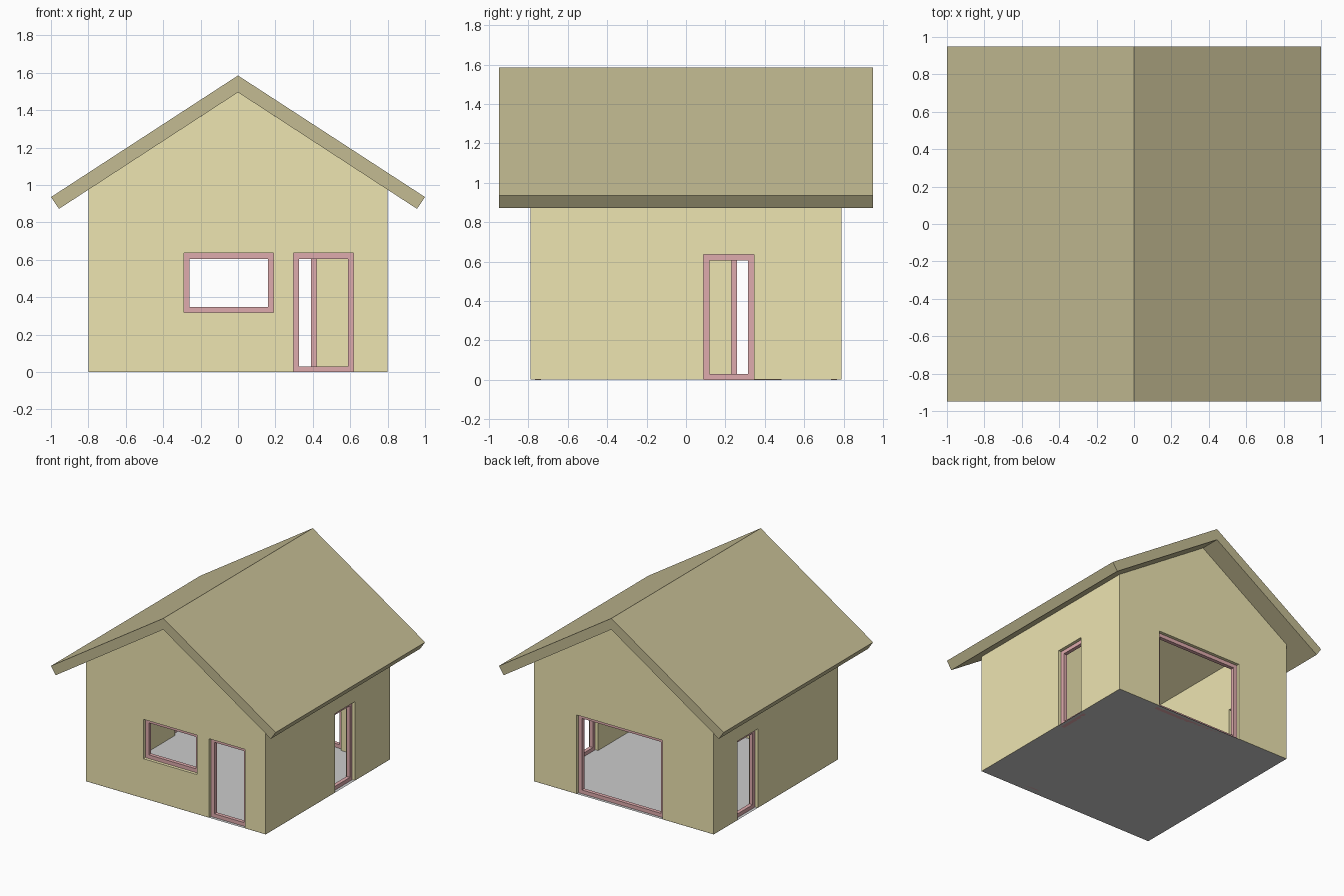
import bpy, bmesh, math
from mathutils import Matrix

if "Cube" in bpy.data.objects:
    bpy.data.objects.remove(bpy.data.objects["Cube"])

W, D, T = 0.80, 0.79, 0.08          # wall half width, half depth, thickness
TOP, BAR = 0.635, 0.03              # opening head height, frame bar size
APEX, SLOPE = 1.495, 0.651


def material(name, rgb):
    m = bpy.data.materials.new(name)
    m.diffuse_color = (*rgb, 1)
    m.use_nodes = True
    m.node_tree.nodes["Principled BSDF"].inputs["Base Color"].default_value = m.diffuse_color
    return m


WALL = material("wall_paint", (0.85, 0.78, 0.44))
ROOF = material("roof_paint", (0.55, 0.50, 0.29))
FRAME = material("frame_paint", (0.74, 0.41, 0.42))


def finish(name, bm, mat=None):
    bmesh.ops.recalc_face_normals(bm, faces=bm.faces)
    me = bpy.data.meshes.new(name)
    bm.to_mesh(me)
    bm.free()
    ob = bpy.data.objects.new(name, me)
    bpy.context.collection.objects.link(ob)
    if mat:
        me.materials.append(mat)
    return ob


def extrude_profile(name, pts, half, mat):
    """Extrude an x-z outline symmetrically along y."""
    bm = bmesh.new()
    face = bm.faces.new([bm.verts.new((x, -half, z)) for x, z in pts])
    ext = bmesh.ops.extrude_face_region(bm, geom=[face], use_keep_orig=True)
    verts = [g for g in ext["geom"] if isinstance(g, bmesh.types.BMVert)]
    bmesh.ops.translate(bm, verts=verts, vec=(0, 2 * half, 0))
    return finish(name, bm, mat)


def add_box(bm, x0, x1, y0, y1, z0, z1):
    m = Matrix.Translation(((x0 + x1) / 2, (y0 + y1) / 2, (z0 + z1) / 2))
    m = m @ Matrix.Diagonal((x1 - x0, y1 - y0, z1 - z0, 1))
    bmesh.ops.create_cube(bm, size=1, matrix=m)


def cut(target, cutter):
    cutter.hide_render = True
    cutter.display_type = 'WIRE'
    mod = target.modifiers.new(cutter.name, 'BOOLEAN')
    mod.operation, mod.solver, mod.object = 'DIFFERENCE', 'EXACT', cutter


# Wall shell: gabled block hollowed out
eave = APEX - W * SLOPE
walls = extrude_profile("walls", [(-W, 0.001), (W, 0.001), (W, eave), (0, APEX), (-W, eave)], D, WALL)
bm = bmesh.new()
add_box(bm, -W + T, W - T, -D + T, D - T, -0.5, 2)
cut(walls, finish("room_cutter", bm))


def opening(name, side, a, b, z0):
    """Cut a hole spanning a..b in a wall and set a recessed frame in it."""
    along_y = side in ("left", "right")
    sign = 1 if side in ("right", "back") else -1
    mid = sign * ((W if along_y else D) - T / 2)

    # (along wall, across wall) ranges to world ranges
    def box(bm, u0, u1, half, low, high):
        u, v = (u0, u1), (mid - half, mid + half)
        add_box(bm, *(v + u if along_y else u + v), low, high)

    bm = bmesh.new()
    box(bm, a, b, 0.1, z0 if z0 > 0 else -0.2, TOP)
    cut(walls, finish(name + "_cutter", bm))

    # ring between outer and inner rectangle, given depth
    bm = bmesh.new()
    loops = []
    for v in (mid - 0.015, mid + 0.015):
        for i in (0, BAR):
            rect = [(a + i, z0 + i), (b - i, z0 + i), (b - i, TOP - i), (a + i, TOP - i)]
            loops.append([bm.verts.new((v, u, z) if along_y else (u, v, z)) for u, z in rect])
    for p, q in ((0, 1), (1, 3), (3, 2), (2, 0)):
        for k in range(4):
            n = (k + 1) % 4
            bm.faces.new((loops[p][k], loops[p][n], loops[q][n], loops[q][k]))
    finish(name + "_frame", bm, FRAME)


opening("front_window", "front", -0.288, 0.19, 0.318)
opening("front_door", "front", 0.296, 0.617, 0)
opening("back_door", "back", -0.345, 0.42, 0)
opening("right_door", "right", 0.09, 0.345, 0)
opening("left_door", "left", 0.23, 0.485, 0)

# Roof: folded slab
extrude_profile("roof", [(0, 1.585), (1, 0.935), (0.957, 0.872), (0, APEX),
                         (-0.957, 0.872), (-1, 0.935)], 0.95, ROOF)

# Floor sheet
bm = bmesh.new()
bm.faces.new([bm.verts.new((x * W, y * D, 0)) for x, y in ((-1, -1), (1, -1), (1, 1), (-1, 1))])
finish("floor", bm)
